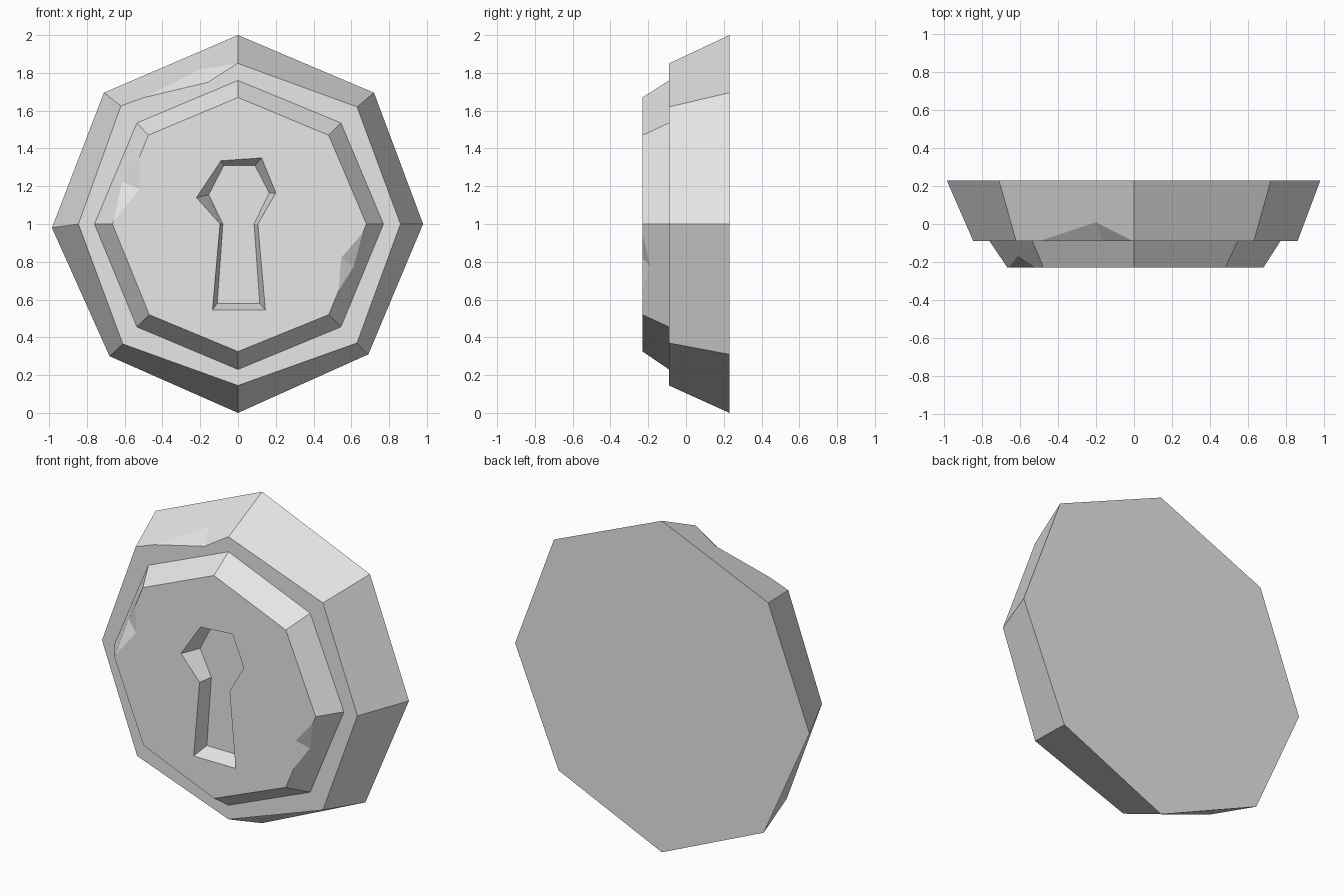
import bpy
import bmesh
from mathutils import Vector

cube = bpy.data.objects.get("Cube")
if cube:
    bpy.data.objects.remove(cube)

# Outlines as (x, z), clockwise from the top
BACK = [(0, 2), (.72, 1.695), (.98, 1), (.69, .31), (0, 0), (-.68, .3), (-.985, .98), (-.71, 1.695)]
SHOULDER = [(0, 1.85), (.63, 1.62), (.86, 1), (.63, .37), (0, .145), (-.61, .365), (-.845, 1), (-.62, 1.625)]
STEP = [(0, 1.76), (.545, 1.535), (.77, 1), (.545, .455), (0, .23), (-.535, .455), (-.76, 1), (-.535, 1.535)]
FACE = [(0, 1.67), (.48, 1.47), (.68, 1), (.48, .52), (0, .325), (-.47, .52), (-.665, 1), (-.475, 1.47)]
KEY_RIM = [(-.09, 1.335), (.125, 1.35), (.2, 1.165), (.105, 1), (.145, .545), (-.135, .545), (-.095, 1), (-.22, 1.14)]
KEY_FLOOR = [(-.075, 1.31), (.09, 1.31), (.165, 1.165), (.085, 1), (.115, .58), (-.11, .58), (-.08, 1), (-.155, 1.155)]

bm = bmesh.new()


def ring(points, y):
    return [bm.verts.new((x, y, z)) for x, z in points]


def walls(a, b, chips={}):
    """Join ring a to ring b; return the front outline with any chips cut in.
    A chip is (start, end, notch point, apex along edge, apex depth)."""
    outline = []
    for i, v in enumerate(b):
        j = (i + 1) % len(b)
        outline.append(v)
        if i not in chips:
            bm.faces.new((a[i], a[j], b[j], v))
            continue
        t0, t1, notch, t, s = chips[i]
        start = bm.verts.new(v.co.lerp(b[j].co, t0))
        end = bm.verts.new(v.co.lerp(b[j].co, t1))
        mid = bm.verts.new((notch[0], v.co.y, notch[1]))
        front = v.co.lerp(b[j].co, t)
        apex = bm.verts.new(front.lerp(a[i].co.lerp(a[j].co, t), s))
        bm.faces.new((a[i], a[j], b[j], end, apex, start, v))
        bm.faces.new((start, apex, mid))
        bm.faces.new((mid, apex, end))
        outline += [start, mid, end]
    return outline


def fill_between(outer, inner):
    """Flat front surface with a hole."""
    edges = []
    for loop in (outer, inner):
        for i, v in enumerate(loop):
            w = loop[(i + 1) % len(loop)]
            edges.append(bm.edges.get((v, w)) or bm.edges.new((v, w)))
    bmesh.ops.triangle_fill(bm, edges=edges, use_beauty=True, normal=Vector((0, -1, 0)))


# Octagonal base with a chipped upper edge
back = ring(BACK, .23)
bm.faces.new(back)
shoulder = walls(back, ring(SHOULDER, -.09), {7: (.2, .99, (-.16, 1.75), .69, .31)})

# Raised centre with two chips
step = ring(STEP, -.09)
fill_between(shoulder, step)
face = walls(step, ring(FACE, -.23), {
    6: (.03, .75, (-.52, 1.185), .45, .43),
    2: (.1, .73, (.545, .82), .45, .29)})

# Sunken keyhole
rim = ring(KEY_RIM, -.23)
fill_between(face, rim)
floor = ring(KEY_FLOOR, -.14)
walls(rim, floor)
bm.faces.new(floor)

bmesh.ops.recalc_face_normals(bm, faces=bm.faces[:])
mesh = bpy.data.meshes.new("keyhole_plate")
bm.to_mesh(mesh)
bm.free()
plate = bpy.data.objects.new("keyhole_plate", mesh)
bpy.context.collection.objects.link(plate)

# Plain grey
grey = bpy.data.materials.new("light_grey")
grey.use_nodes = True
grey.diffuse_color = (.8, .8, .8, 1)
grey.node_tree.nodes["Principled BSDF"].inputs["Base Color"].default_value = (.8, .8, .8, 1)
mesh.materials.append(grey)
